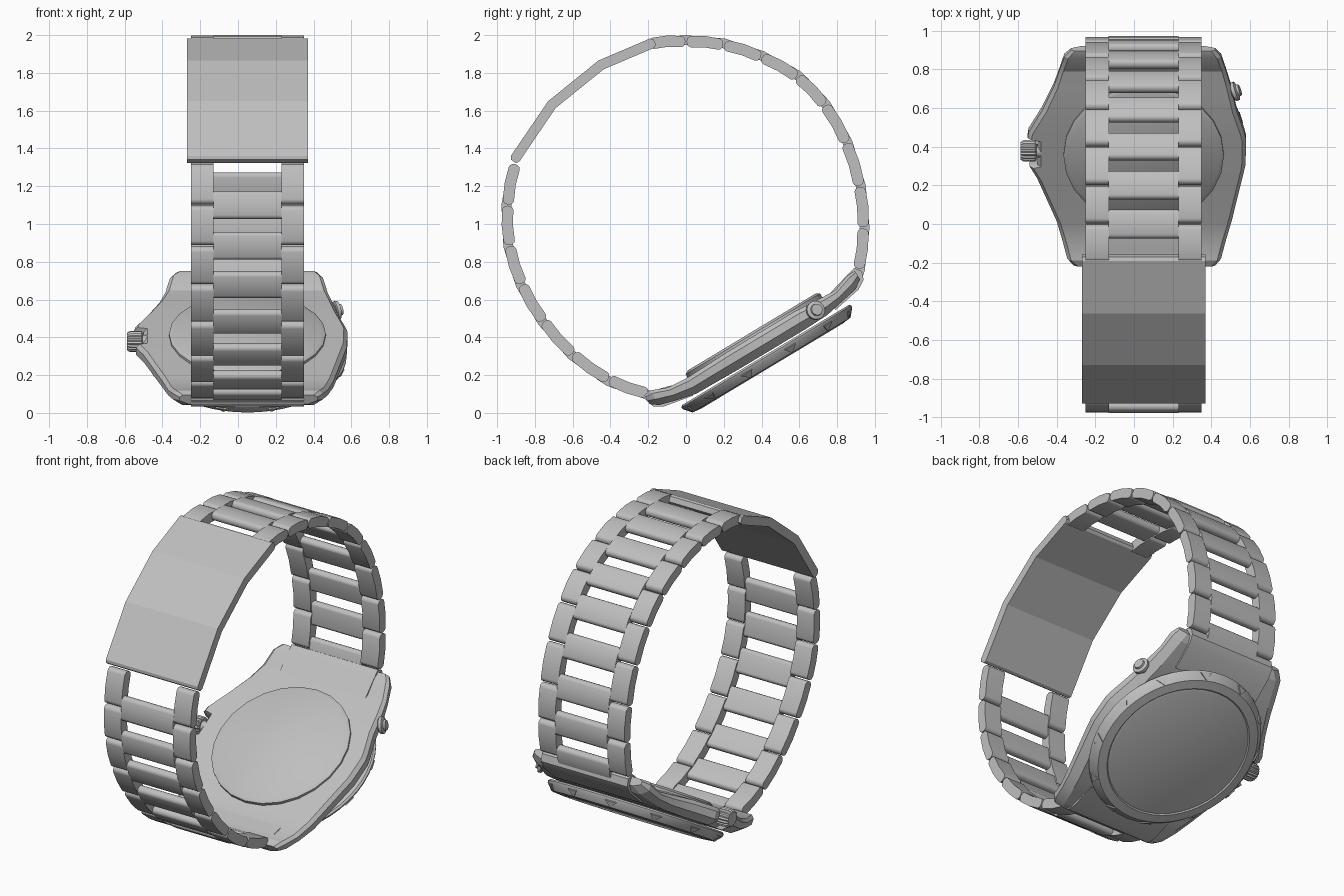
import bpy, bmesh, math
from mathutils import Vector

if "Cube" in bpy.data.objects:
    bpy.data.objects.remove(bpy.data.objects["Cube"], do_unlink=True)

steel = bpy.data.materials.new("brushed steel grey")
steel.use_nodes = True
COL = (0.52, 0.52, 0.52, 1)
steel.diffuse_color = COL
steel.node_tree.nodes["Principled BSDF"].inputs["Base Color"].default_value = COL

CX = 0.05                       # centre line of band and case
TILT = math.radians(31)         # tilt of the watch head
O = Vector((CX, 0.35, 0.425))   # centre of the case back
X = Vector((1, 0, 0))
U = Vector((0, math.cos(TILT), math.sin(TILT)))    # along the case
N = Vector((0, math.sin(TILT), -math.cos(TILT)))   # out through the dial


def finish(name, bm, angle=35):
    bmesh.ops.recalc_face_normals(bm, faces=bm.faces)
    me = bpy.data.meshes.new(name)
    bm.to_mesh(me)
    bm.free()
    ob = bpy.data.objects.new(name, me)
    bpy.context.collection.objects.link(ob)
    me.materials.append(steel)
    bpy.ops.object.select_all(action='DESELECT')
    ob.select_set(True)
    bpy.context.view_layer.objects.active = ob
    bpy.ops.object.shade_smooth_by_angle(angle=math.radians(angle))
    return ob


def loft(name, rings, angle=35):
    """Skin a list of equal rings and cap both ends."""
    bm = bmesh.new()
    vs = [[bm.verts.new(p) for p in r] for r in rings]
    n = len(vs[0])
    for a, b in zip(vs, vs[1:]):
        for i in range(n):
            j = (i + 1) % n
            bm.faces.new((a[i], a[j], b[j], b[i]))
    bm.faces.new(vs[0])
    bm.faces.new(vs[-1])
    return finish(name, bm, angle)


def prism(name, pts, x0, x1, angle=35):
    """Extrude a (y, z) outline along x."""
    return loft(name, [[(x, p[0], p[1]) for p in pts] for x in (x0, x1)], angle)


def lathe(name, origin, axis, a, b, profile, segs=32, ridge=0.0):
    """Spin (radius, height) points about an axis; ridge knurls the rim."""
    rings = []
    for r, h in profile:
        ring = []
        for i in range(segs):
            t = 2 * math.pi * i / segs
            rr = r - ridge * (i % 2)
            ring.append(origin + axis * h + (a * math.cos(t) + b * math.sin(t)) * rr)
        rings.append(ring)
    return loft(name, rings)


def link_outline(p, q, thick, trim):
    """Rounded bar outline from p to q with a slight outward bow."""
    p, q = Vector(p), Vector(q)
    d = (q - p).normalized()
    n = Vector((-d.y, d.x))
    if n.dot((p + q) / 2 - Vector((0, 1))) < 0:
        n = -n
    h = thick / 2
    p, q = p + d * (h * 0.8 + trim), q - d * (h * 0.8 + trim)
    mid = (p + q) / 2
    arc = [math.pi * i / 6 for i in range(7)]
    pts = [q + n * h * math.cos(t) + d * h * 0.8 * math.sin(t) for t in arc]
    pts.append(mid - n * (h - 0.006))
    pts += [p - n * h * math.cos(t) - d * h * 0.8 * math.sin(t) for t in arc]
    pts.append(mid + n * (h + 0.006))
    return pts


# Bracelet: joints in (y, z), side links between joints, centre links over them
upper = [(-0.2, 1.955), (0, 1.968), (0.2, 1.95), (0.4, 1.885), (0.59, 1.78), (0.735, 1.63),
         (0.85, 1.43), (0.92, 1.2), (0.94, 0.98), (0.915, 0.76), (0.87, 0.67)]
lower = [(-0.905, 1.32), (-0.945, 1.1), (-0.935, 0.885), (-0.87, 0.68), (-0.755, 0.485),
         (-0.60, 0.31), (-0.41, 0.175), (-0.2, 0.1), (-0.1, 0.085)]
for tag, path in (("upper", upper), ("lower", lower)):
    for i in range(len(path) - 2):
        prof = link_outline(path[i], path[i + 1], 0.06, 0.003)
        for side, x0 in (("right", -0.25), ("left", 0.23)):
            prism(f"{tag}_{side}_link_{i + 1}", prof, x0, x0 + 0.12)
    for i in range(1, len(path) - 1):
        j = Vector(path[i])
        d = (Vector(path[i + 1]) - Vector(path[i - 1])).normalized() * 0.075
        prism(f"{tag}_centre_link_{i}", link_outline(j - d, j + d, 0.052, 0), -0.131, 0.231)

# Clasp: a bent plate over the open side of the bracelet
bend = [Vector(p) for p in ((-0.18, 1.957), (-0.45, 1.842), (-0.71, 1.632), (-0.905, 1.345))]
outer, inner = [], []
for i, p in enumerate(bend):
    d = (bend[min(i + 1, 3)] - bend[max(i - 1, 0)]).normalized()
    n = Vector((d.y, -d.x)) * 0.027
    if n.dot(p - Vector((0, 1))) < 0:
        n = -n
    ends = {0: -d, 3: d}
    if i in ends:
        e = ends[i] * 0.016
        o_pts, i_pts = [p + n, p + n * 0.6 + e], [p - n, p - n * 0.6 + e]
        if i == 0:
            o_pts.reverse()
            i_pts.reverse()
        outer += o_pts
        inner += i_pts
    else:
        outer.append(p + n)
        inner.append(p - n)
prism("clasp", outer + inner[::-1], -0.27, 0.37, 15)

# Case: rows of (u, right x, left x, back depth, front depth)
rows = [(-0.66, -0.31, 0.42, -0.01, 0.045), (-0.62, -0.345, 0.45, -0.015, 0.075),
        (-0.53, -0.37, 0.475, 0.02, 0.10), (-0.42, -0.40, 0.505, 0.028, 0.125),
        (-0.16, -0.50, 0.56, 0.02, 0.13), (-0.085, -0.54, 0.575, 0.02, 0.13),
        (-0.075, -0.50, 0.577, 0.02, 0.13), (0.075, -0.50, 0.58, 0.02, 0.13),
        (0.085, -0.55, 0.578, 0.02, 0.13), (0.12, -0.545, 0.57, 0.02, 0.13),
        (0.25, -0.475, 0.53, 0.02, 0.13), (0.39, -0.415, 0.50, 0.03, 0.125),
        (0.49, -0.385, 0.475, 0.035, 0.105), (0.59, -0.36, 0.45, 0.0, 0.085),
        (0.635, -0.325, 0.42, 0.0, 0.05)]
rings = []
for u, xr, xl, tb, tf in rows:
    w = (tf - tb)
    sec = [(xr + 0.02, tb), (xr, tb + 0.2 * w), (xr, tb + 0.6 * w), (xr + 0.05, tf),
           (xl - 0.05, tf), (xl, tb + 0.6 * w), (xl, tb + 0.2 * w), (xl - 0.02, tb)]
    rings.append([Vector((x, O.y, O.z)) + U * u + N * t for x, t in sec])
loft("case", rings, 20)

# End pieces joining bracelet and case between the lugs
for name, s in (("upper_end_piece", 1), ("lower_end_piece", -1)):
    pts = [(0.44, 0.04), (0.58, 0.0), (0.64, -0.015), (0.665, 0.02), (0.65, 0.065),
           (0.60, 0.095), (0.44, 0.125)]
    ring = [O + U * u * s + N * t for u, t in pts]
    prism(name, [(p.y, p.z) for p in ring], -0.25, 0.35)

# Case back, bezel and crystal
lathe("case_back", O, N, X, U, [(0.395, -0.004), (0.415, 0.008), (0.415, 0.05)], 24)
lathe("bezel", O, N, X, U, [(0.40, 0.138), (0.515, 0.138), (0.525, 0.148), (0.522, 0.16),
                            (0.488, 0.20), (0.435, 0.206), (0.425, 0.198)], 48)
lathe("crystal", O, N, X, U, [(0.428, 0.15), (0.428, 0.2), (0.415, 0.204)], 48)

# Triangular grips around the bezel slope
slope = Vector((0.522 - 0.488, 0.16 - 0.20)).normalized()
for i in range(12):
    t = 2 * math.pi * (i + 0.5) / 12
    rad = X * math.cos(t) + U * math.sin(t)
    tan = U * math.cos(t) - X * math.sin(t)
    down = rad * slope.x + N * slope.y
    out = rad * -slope.y + N * slope.x
    c = O + rad * 0.504 + N * 0.181
    tri = [c + down * 0.022 + tan * 0.035, c + down * 0.022 - tan * 0.035, c - down * 0.024]
    loft(f"bezel_grip_{i + 1}", [[p - out * 0.006 for p in tri], [p + out * 0.006 for p in tri]])

# Crown on the right, pusher on the left
crown_at = Vector((-0.48, O.y, O.z)) + N * 0.055
lathe("crown_stem", crown_at, -X, U, N, [(0.035, -0.03), (0.035, 0.04)], 16)
lathe("crown", crown_at, -X, U, N, [(0.05, 0.025), (0.056, 0.032), (0.056, 0.092), (0.046, 0.108)],
      36, 0.006)
axis = (X * 0.93 + U * 0.36).normalized()
side = N.cross(axis)
push_at = Vector((0.475, O.y, O.z)) + U * 0.33 + N * 0.072
lathe("pusher_stem", push_at, axis, side, N, [(0.03, -0.02), (0.03, 0.05)], 16)
lathe("pusher", push_at, axis, side, N, [(0.045, 0.038), (0.05, 0.043), (0.05, 0.06), (0.032, 0.066),
                                         (0.03, 0.078)], 20)
